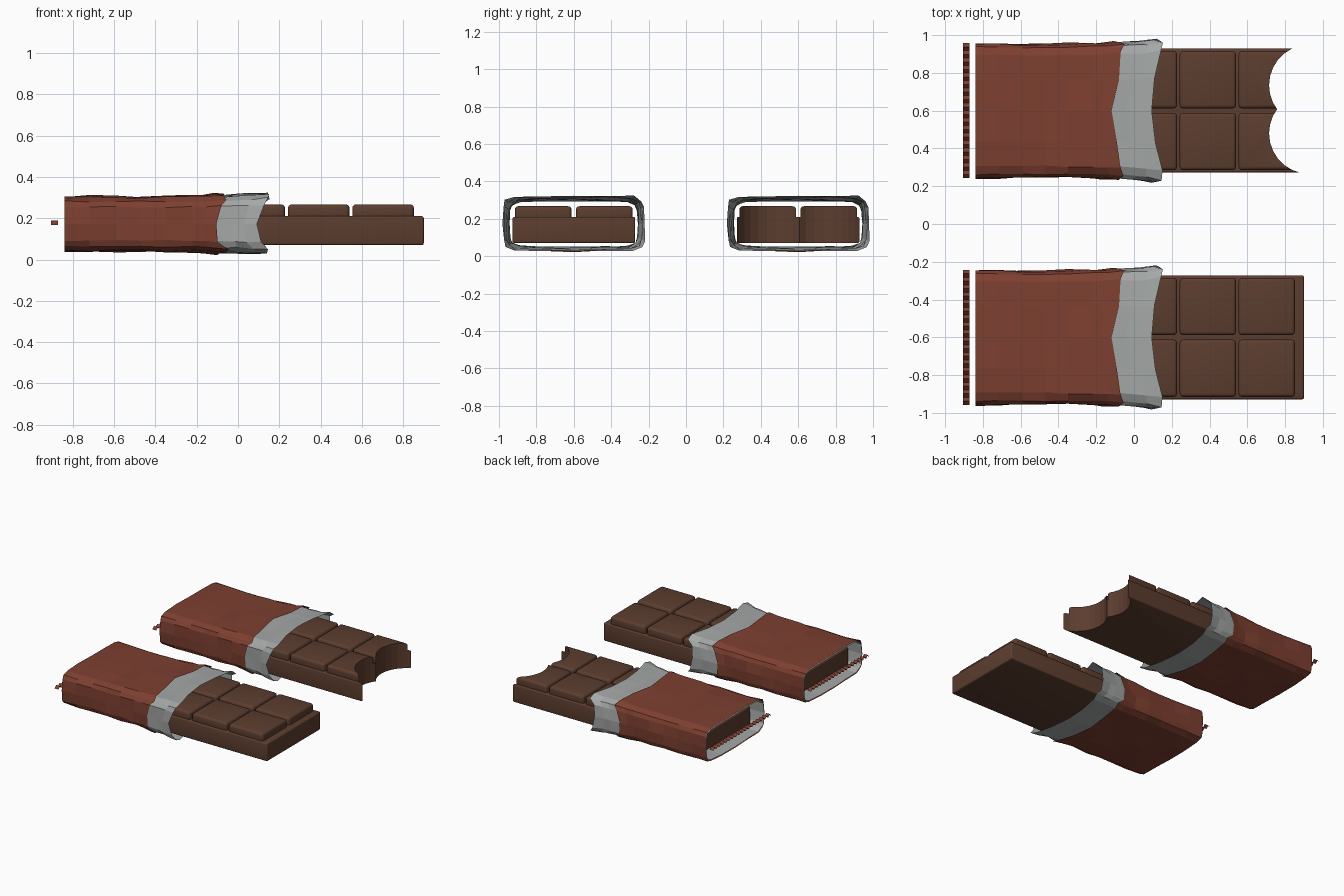
import bpy, bmesh, math, random

if "Cube" in bpy.data.objects:
    bpy.data.objects.remove(bpy.data.objects["Cube"])


def material(name, rgb):
    m = bpy.data.materials.new(name)
    m.diffuse_color = (*rgb, 1)
    m.use_nodes = True
    m.node_tree.nodes["Principled BSDF"].inputs["Base Color"].default_value = m.diffuse_color
    return m


RED = material("wrapper red", (0.205, 0.050, 0.030))
FOIL = material("foil grey", (0.37, 0.39, 0.385))
CHOC = material("chocolate brown", (0.107, 0.047, 0.028))


def finish(name, bm, mat, smooth=False):
    me = bpy.data.meshes.new(name)
    bm.to_mesh(me)
    bm.free()
    ob = bpy.data.objects.new(name, me)
    bpy.context.collection.objects.link(ob)
    me.materials.append(mat)
    if smooth:
        bpy.ops.object.select_all(action='DESELECT')
        ob.select_set(True)
        bpy.context.view_layer.objects.active = ob
        bpy.ops.object.shade_smooth_by_angle(angle=math.radians(35))
    return ob


def add_box(bm, x0, x1, y0, y1, z0, z1, bevel):
    vs = bmesh.ops.create_cube(bm, size=1)["verts"]
    for v in vs:
        v.co = ((x0 + x1) / 2 + v.co.x * (x1 - x0),
                (y0 + y1) / 2 + v.co.y * (y1 - y0),
                (z0 + z1) / 2 + v.co.z * (z1 - z0))
    edges = list({e for v in vs for e in v.link_edges})
    bmesh.ops.bevel(bm, geom=edges, offset=bevel, segments=3, profile=0.5, affect='EDGES')


# Wrapper cross-section: one quadrant as (y, z, forward reach of the torn edge)
QUAD = [(1, 0, 0), (0.985, 0.6, 0.02), (0.95, 0.82, 0.05), (0.83, 0.97, 0.045),
        (0.45, 1, 0.02), (0, 1, 0)]
SECTION = (QUAD + [(-y, z, d) for y, z, d in QUAD[-2::-1]]
           + [(-y, -z, d) for y, z, d in QUAD[1:]]
           + [(y, -z, d) for y, z, d in QUAD[-2:0:-1]])

# Rings along the wrapper: x, half width, half height, share of torn edge reach
SLEEVE = [(-0.84, .357, .134, 0), (-0.72, .357, .134, 0), (-0.59, .355, .133, 0),
          (-0.47, .356, .133, 0), (-0.35, .357, .133, 0), (-0.23, .358, .135, .3),
          (-0.17, .363, .140, .7), (-0.11, .369, .146, 1)]
FLARE = [(-0.04, .374, .150, 1), (0.03, .380, .153, 1), (0.095, .392, .159, 1)]


def tube(name, rings, cy, inset, mat):
    rnd = random.Random(7)      # same crumple for sleeve and lining
    bm = bmesh.new()
    prev = None
    for x, w, h, reach in rings:
        ring = []
        for y, z, d in SECTION:
            j = rnd.uniform(-0.006, 0.006)
            k = rnd.uniform(-0.012, 0.012) * reach
            ring.append(bm.verts.new((x + d * reach + k, cy + y * (w + j - inset),
                                      0.173 + z * (h + j - inset))))
        if prev:
            n = len(ring)
            for i in range(n):
                bm.faces.new((prev[i], prev[(i + 1) % n], ring[(i + 1) % n], ring[i]))
        prev = ring
    bmesh.ops.recalc_face_normals(bm, faces=bm.faces)
    return finish(name, bm, mat)


def crimp(name, cy):
    # pleated end strip
    bm = bmesh.new()
    n = 36
    rows = []
    for i in range(n + 1):
        y = cy - 0.357 + 0.714 * i / n
        z = 0.168 + 0.02 * (i % 2)
        rows.append([bm.verts.new((x, y, z)) for x in (-0.905, -0.872)])
    for a, b in zip(rows, rows[1:]):
        bm.faces.new((a[0], a[1], b[1], b[0]))
    return finish(name, bm, RED)


def bite(ob, cy):
    # two round bites out of the right end
    for dy in (0.135, -0.12):
        bm = bmesh.new()
        bmesh.ops.create_cone(bm, cap_ends=True, segments=28, radius1=0.215,
                              radius2=0.215, depth=1)
        bmesh.ops.translate(bm, verts=bm.verts, vec=(0.93, cy + dy, 0.2))
        cutter = finish("bite_cutter", bm, CHOC)
        cutter.hide_render = True
        mod = ob.modifiers.new("bite", 'BOOLEAN')
        mod.operation = 'DIFFERENCE'
        mod.solver = 'EXACT'
        mod.object = cutter
        bpy.ops.object.select_all(action='DESELECT')
        bpy.context.view_layer.objects.active = ob
        ob.select_set(True)
        bpy.ops.object.modifier_apply(modifier=mod.name)
        bpy.data.objects.remove(cutter)


def chocolate(prefix, cy, bitten):
    # base slab
    bm = bmesh.new()
    add_box(bm, -0.745, 0.9, cy - 0.328, cy + 0.328, 0.07, 0.21, 0.01)
    slab = finish(prefix + "_slab", bm, CHOC, True)
    # raised squares, five columns by two rows
    bm = bmesh.new()
    for c in range(5):
        x1 = 0.852 - 0.312 * c
        for y0 in (cy - 0.315, cy + 0.012):
            add_box(bm, x1 - 0.298, x1, y0, y0 + 0.303, 0.19, 0.267, 0.018)
    squares = finish(prefix + "_squares", bm, CHOC, True)
    if bitten:
        bite(slab, cy)
        bite(squares, cy)


for prefix, cy, bitten in (("whole_bar", -0.6, False), ("bitten_bar", 0.6, True)):
    chocolate(prefix, cy, bitten)
    tube(prefix + "_sleeve", SLEEVE, cy, 0, RED)
    tube(prefix + "_foil", SLEEVE + FLARE, cy, 0.008, FOIL)
    crimp(prefix + "_crimp", cy)
